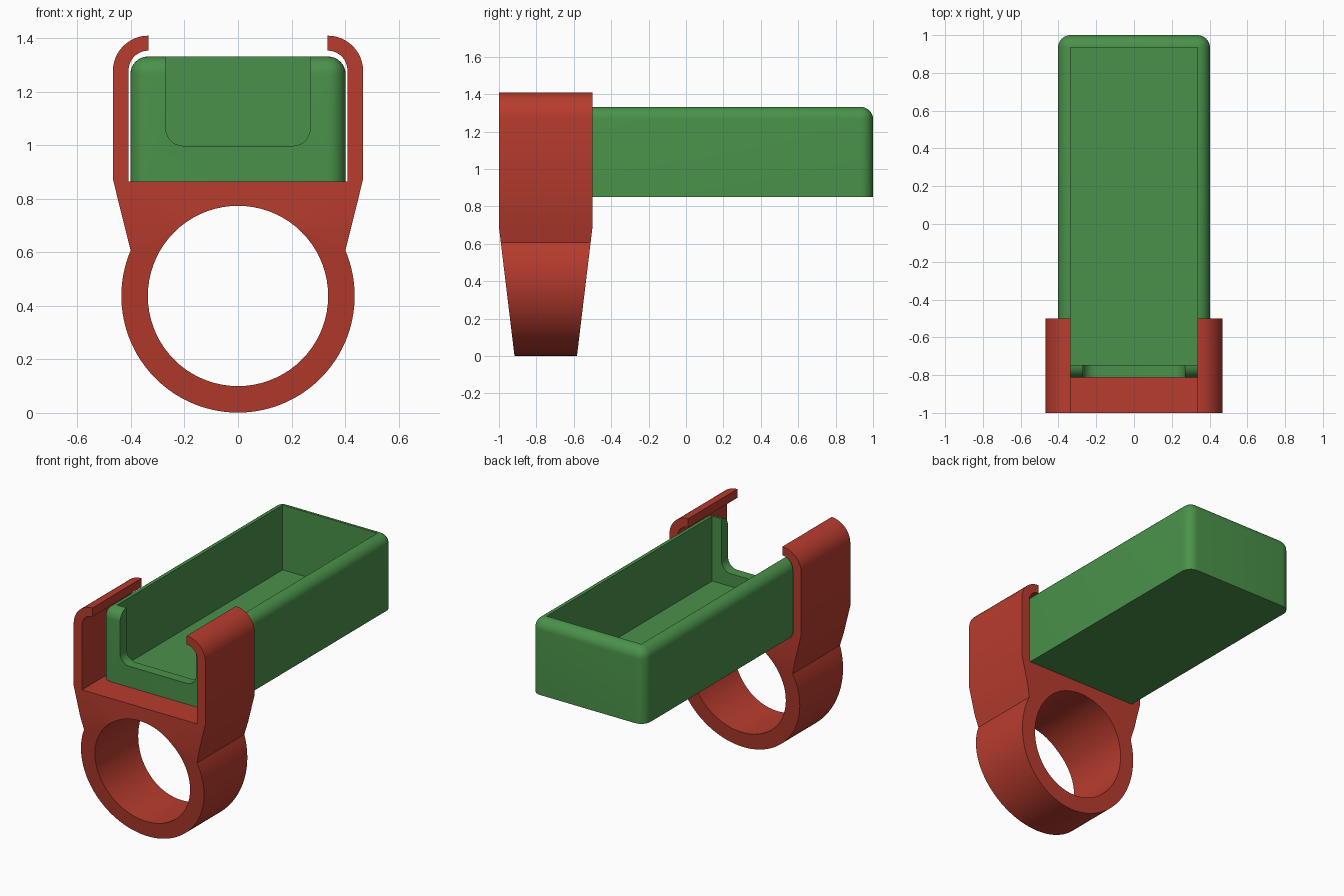
import bpy, bmesh, math
from mathutils import Vector

if "Cube" in bpy.data.objects:
    bpy.data.objects.remove(bpy.data.objects["Cube"])


def material(name, color):
    m = bpy.data.materials.new(name)
    m.diffuse_color = (*color, 1)
    m.use_nodes = True
    m.node_tree.nodes["Principled BSDF"].inputs["Base Color"].default_value = m.diffuse_color
    return m


RED = material("brick red", (0.48, 0.045, 0.027))
GREEN = material("leaf green", (0.068, 0.285, 0.068))


def arc(cx, cz, r, a0, a1, n):
    """Points on an arc, angles in degrees."""
    return [(cx + r * math.cos(math.radians(a0 + (a1 - a0) * i / n)),
             cz + r * math.sin(math.radians(a0 + (a1 - a0) * i / n))) for i in range(n + 1)]


def add_object(name, bm, mat=None):
    bmesh.ops.recalc_face_normals(bm, faces=bm.faces)
    me = bpy.data.meshes.new(name)
    bm.to_mesh(me)
    bm.free()
    ob = bpy.data.objects.new(name, me)
    bpy.context.collection.objects.link(ob)
    if mat:
        me.materials.append(mat)
    return ob


def make_active(ob):
    bpy.ops.object.select_all(action='DESELECT')
    ob.select_set(True)
    bpy.context.view_layer.objects.active = ob


def box(x, y0, y1, z0, z1):
    bm = bmesh.new()
    bmesh.ops.create_cube(bm, size=1)
    for v in bm.verts:
        v.co = Vector((v.co.x * 2 * x, y0 + (v.co.y + 0.5) * (y1 - y0), z0 + (v.co.z + 0.5) * (z1 - z0)))
    return bm


# Ring holder: outline with a finger hole, extruded along y
CZ, R_OUT, R_IN = 0.437, 0.436, 0.337
neck = math.degrees(math.asin((0.607 - CZ) / R_OUT))
right = [(0.468, 0.875)] + arc(0.335, 1.277, 0.133, 0, 90, 12)       # arm and hook, outside
right += arc(0.335, 1.28, 0.074, 90, 0, 12) + [(0.409, 0.864)]       # hook and arm, inside
left = [(-x, z) for x, z in reversed(right)]
outline = right + left + arc(0, CZ, R_OUT, 180 - neck, 360 + neck, 72)
hole = arc(0, CZ, R_IN, 0, 355, 71)

curve = bpy.data.curves.new("holder_outline", 'CURVE')
curve.dimensions = '2D'
curve.fill_mode = 'BOTH'
curve.extrude = 0.25
for pts in (outline, hole):
    sp = curve.splines.new('POLY')
    sp.points.add(len(pts) - 1)
    for p, (x, z) in zip(sp.points, pts):
        p.co = (x, z, 0, 1)
    sp.use_cyclic_u = True
helper = bpy.data.objects.new("holder_outline", curve)
bpy.context.collection.objects.link(helper)
bpy.context.view_layer.update()
flat = bpy.data.meshes.new_from_object(helper.evaluated_get(bpy.context.evaluated_depsgraph_get()))
bpy.data.objects.remove(helper)

bm = bmesh.new()
bm.from_mesh(flat)
bmesh.ops.remove_doubles(bm, verts=bm.verts, dist=0.0001)
for v in bm.verts:
    v.co = Vector((v.co.x, -0.75 - v.co.z, v.co.y))
# Taper the front and back towards the bottom of the ring
TAPER = 0.69
bmesh.ops.bisect_plane(bm, geom=bm.verts[:] + bm.edges[:] + bm.faces[:],
                       plane_co=(0, 0, TAPER), plane_no=(0, 0, 1), dist=0.00001)
for v in bm.verts:
    if v.co.z < TAPER:
        half = 0.25 - 0.083 * (TAPER - v.co.z) / TAPER
        v.co.y = -0.75 + math.copysign(half, v.co.y + 0.75)
holder = add_object("ring_holder", bm, RED)

# Tray: box with rounded sides and rim, hollowed from the top
WALL = 0.066
bm = box(0.402, -0.812, 1.0, 0.85, 1.332)
edges = [e for e in bm.edges if max(v.co.z for v in e.verts) > 1]
bmesh.ops.bevel(bm, geom=edges, offset=WALL, offset_type='OFFSET', segments=8,
                profile=0.5, affect='EDGES')
top = max(bm.faces, key=lambda f: (f.calc_center_median().z, f.calc_area()))
pushed = bmesh.ops.extrude_face_region(bm, geom=[top])["geom"]
for v in pushed:
    if isinstance(v, bmesh.types.BMVert):
        v.co.z = 0.85 + WALL
if top.is_valid:
    bmesh.ops.delete(bm, geom=[top], context='FACES_ONLY')
tray = add_object("tray", bm, GREEN)

# Rounded notch through the front wall of the tray
bm = box(0.27, -0.9, -0.7, 0.998, 1.5)
edges = [e for e in bm.edges
         if all(v.co.z < 1.1 for v in e.verts) and abs(e.verts[0].co.x - e.verts[1].co.x) < 0.01]
bmesh.ops.bevel(bm, geom=edges, offset=0.066, offset_type='OFFSET', segments=8,
                profile=0.5, affect='EDGES')
cutter = add_object("notch_cutter", bm, GREEN)
cutter.hide_render = True
mod = tray.modifiers.new("notch", 'BOOLEAN')
mod.operation = 'DIFFERENCE'
mod.solver = 'EXACT'
mod.object = cutter
make_active(tray)
bpy.ops.object.modifier_apply(modifier=mod.name)
bpy.data.objects.remove(cutter)

for ob in (holder, tray):
    make_active(ob)
    bpy.ops.object.shade_smooth_by_angle(angle=math.radians(30))
